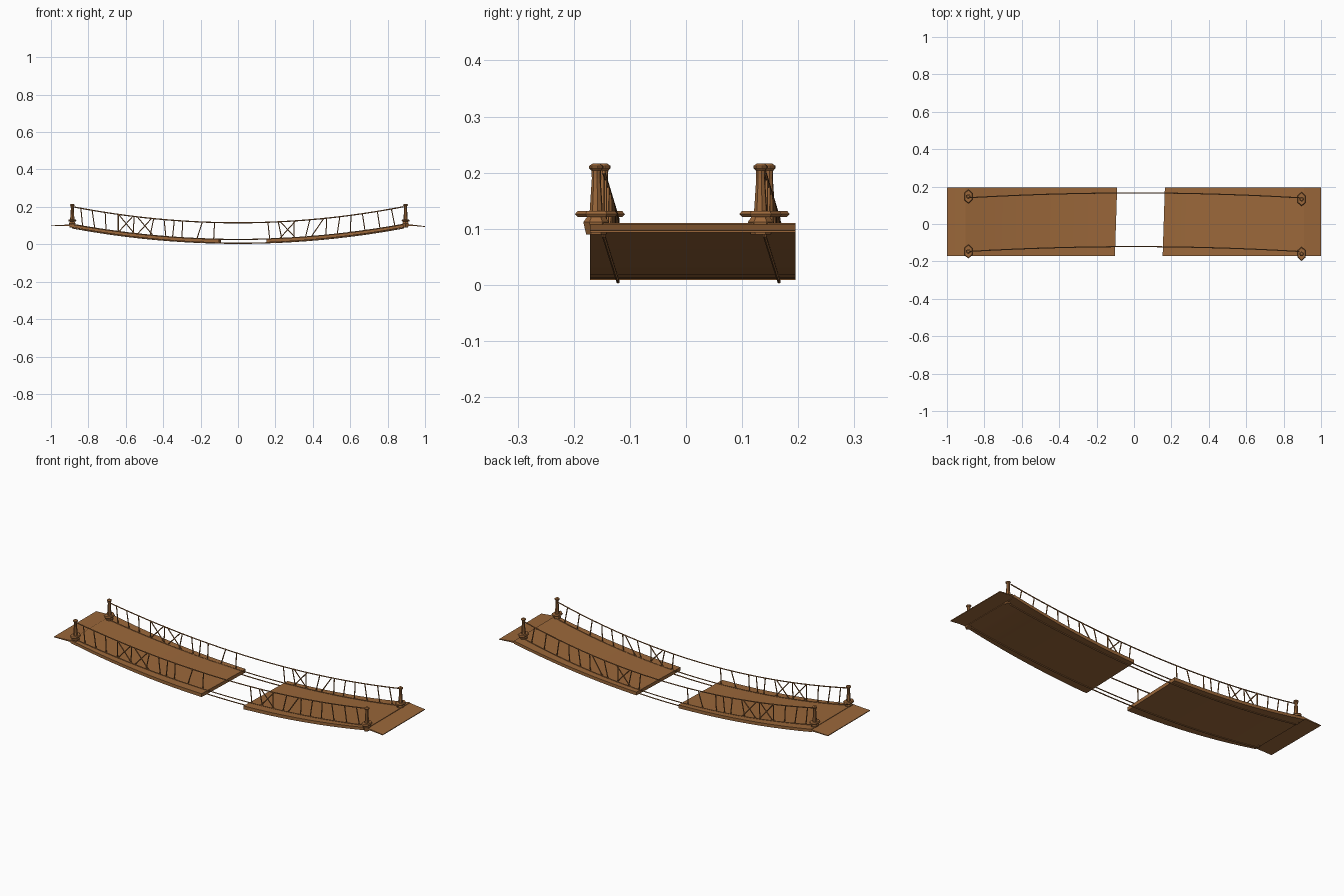
import bpy, bmesh, math
from mathutils import Vector

if "Cube" in bpy.data.objects:
    bpy.data.objects.remove(bpy.data.objects["Cube"])

wood = bpy.data.materials.new("brown wood")
wood.diffuse_color = (0.325, 0.136, 0.042, 1)
wood.use_nodes = True
wood.node_tree.nodes["Principled BSDF"].inputs["Base Color"].default_value = wood.diffuse_color


def finish(name, bm):
    bmesh.ops.recalc_face_normals(bm, faces=bm.faces)
    me = bpy.data.meshes.new(name)
    bm.to_mesh(me)
    bm.free()
    me.materials.append(wood)
    ob = bpy.data.objects.new(name, me)
    bpy.context.collection.objects.link(ob)
    return ob


def sag(x, low, high, span=0.89):
    return low + (high - low) * (x / span) ** 2


def side_y(x):
    # the ropes bow slightly toward +y at midspan
    return -0.147 + 0.026 * (1 - (x / 0.89) ** 2)


def slab(name, sections):
    # sections: (x at front, x at back, z bottom, z top)
    bm = bmesh.new()
    rings = [[bm.verts.new(p) for p in ((a, -0.171, lo), (b, 0.195, lo), (b, 0.195, hi), (a, -0.171, hi))]
             for a, b, lo, hi in sections]
    for r, s in zip(rings, rings[1:]):
        for i in range(4):
            j = (i + 1) % 4
            bm.faces.new((r[i], r[j], s[j], s[i]))
    bm.faces.new(rings[0])
    bm.faces.new(rings[-1])
    ob = finish(name, bm)
    for p in ob.data.polygons:
        p.use_smooth = True
    ob.data.set_sharp_from_angle(angle=math.radians(30))


def tube(bm, pts, r, n=6):
    rings = []
    for i, p in enumerate(pts):
        d = (Vector(pts[min(i + 1, len(pts) - 1)]) - Vector(pts[max(i - 1, 0)])).normalized()
        u = d.cross(Vector((0, 1, 0))).normalized()
        v = d.cross(u)
        rings.append([bm.verts.new(Vector(p) + r * (math.cos(t) * u + math.sin(t) * v))
                      for t in (2 * math.pi * k / n for k in range(n))])
    for a, b in zip(rings, rings[1:]):
        for k in range(n):
            bm.faces.new((a[k], a[(k + 1) % n], b[(k + 1) % n], b[k]))
    bm.faces.new(rings[0])
    bm.faces.new(rings[-1])


def lathe(name, x, y, profile, n, turn, sx=1.0):
    bm = bmesh.new()
    rings = [[bm.verts.new((x + sx * r * math.cos(turn + 2 * math.pi * k / n),
                            y + r * math.sin(turn + 2 * math.pi * k / n), z)) for k in range(n)]
             for r, z in profile]
    for a, b in zip(rings, rings[1:]):
        for k in range(n):
            bm.faces.new((a[k], a[(k + 1) % n], b[(k + 1) % n], b[k]))
    bm.faces.new(rings[0])
    bm.faces.new(rings[-1])
    finish(name, bm)


# Sagging deck halves
def deck(name, x0, x1, skew0=0.0, skew1=0.0, steps=10):
    secs = []
    for i in range(steps + 1):
        t = i / steps
        x = x0 + (x1 - x0) * t
        k = skew0 * (1 - t) + skew1 * t
        top = sag(x, 0.026, 0.107)
        secs.append((x - k, x + k, top - 0.019 + 0.004 * abs(x), top))
    slab(name, secs)


deck("left_deck", -0.90, -0.096, 0, 0.006)
deck("right_deck", 0.159, 0.91, 0.006, 0)

# Thin end ramps
slab("left_ramp", [(-1, -1, 0.097, 0.101), (-0.95, -0.95, 0.098, 0.103), (-0.89, -0.89, 0.098, 0.107)])
slab("right_ramp", [(0.90, 0.90, 0.098, 0.109), (0.94, 0.94, 0.098, 0.104), (1, 1, 0.093, 0.097)])

# Ropes: hand line, deck line, under line
xs = [-0.885 + 1.77 * i / 24 for i in range(25)]
for side, dy in (("front", 0.0), ("back", 0.287)):
    for part, low, high, r in (("hand_rope", 0.115, 0.202, 0.0032),
                               ("deck_rope", 0.026, 0.108, 0.003),
                               ("under_rope", 0.0055, 0.088, 0.0032)):
        bm = bmesh.new()
        pts = [(x, side_y(x) + dy, max(r, sag(x, low, high))) for x in xs]
        if part == "under_rope":
            pts = [(-0.89, side_y(-0.89) + dy, 0.11)] + pts + [(0.895, side_y(0.89) + dy, 0.11)]
        tube(bm, pts, r)
        finish(side + "_" + part, bm)

# Hanger ropes, given as (foot x, head x)
hangers = [(-0.83, -0.84), (-0.765, -0.78), (-0.705, -0.71), (-0.64, -0.64), (-0.55, -0.64),
           (-0.64, -0.56), (-0.56, -0.555), (-0.45, -0.54), (-0.54, -0.46), (-0.47, -0.45),
           (-0.385, -0.395), (-0.35, -0.34), (-0.30, -0.295), (-0.22, -0.19), (-0.13, -0.125),
           (0.17, 0.16), (0.235, 0.215), (0.22, 0.31), (0.31, 0.225), (0.30, 0.30),
           (0.36, 0.385), (0.39, 0.46), (0.47, 0.475), (0.53, 0.545), (0.60, 0.605),
           (0.68, 0.665), (0.76, 0.745), (0.84, 0.82)]
for side, dy in (("front", 0.0), ("back", 0.287)):
    bm = bmesh.new()
    for a, b in hangers:
        tube(bm, [(a, side_y(a) + dy, sag(a, 0.022, 0.103)),
                  (b, side_y(b) + dy, sag(b, 0.117, 0.204))], 0.003, 5)
    finish(side + "_hangers", bm)

# Posts with a wide collar at the foot and a small cap
for end, x, ys in (("left", -0.886, (-0.147, 0.147)), ("right", 0.896, (-0.160, 0.133))):
    for side, y in zip(("front", "back"), ys):
        nm = end + "_" + side
        lathe(nm + "_post", x, y, [(0.012, 0.09), (0.012, 0.13), (0.008, 0.19), (0.009, 0.21)], 8, 0.2)
        lathe(nm + "_cap", x, y, [(0.009, 0.204), (0.013, 0.208), (0.013, 0.212), (0.007, 0.216)], 8, 0.2)
        lathe(nm + "_foot", x, y, [(0.018, 0.09), (0.023, 0.112), (0.015, 0.123)], 6, 0.5, 0.85)
        lathe(nm + "_collar", x, y, [(0.033, 0.121), (0.038, 0.126), (0.033, 0.132)], 6, math.pi / 2, 0.65)
